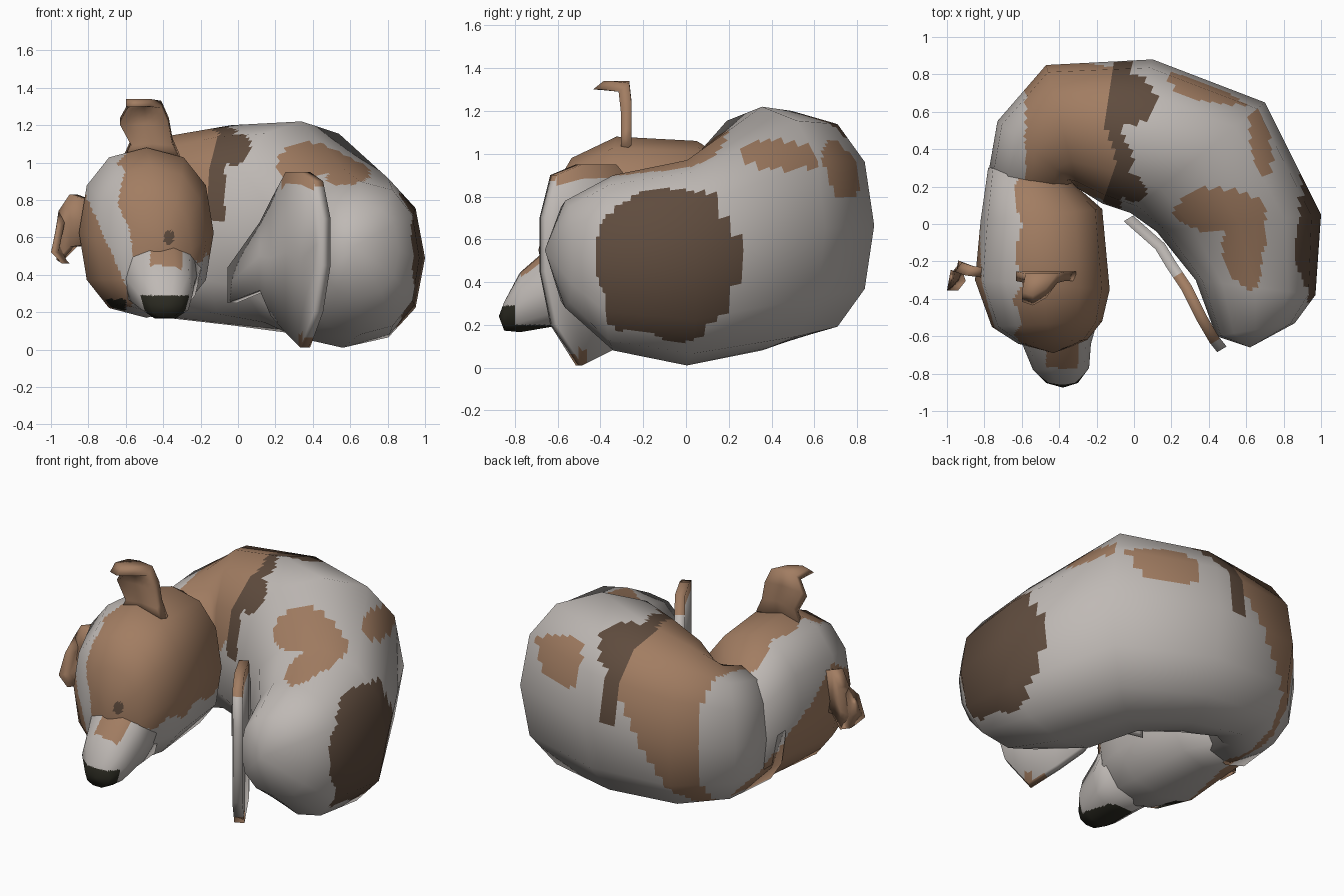
import bpy, bmesh, math
from mathutils import Vector

if "Cube" in bpy.data.objects:
    bpy.data.objects.remove(bpy.data.objects["Cube"])

# ---- colours
def mat(name, c):
    m = bpy.data.materials.new(name)
    m.diffuse_color = (*c, 1)
    m.use_nodes = True
    m.node_tree.nodes["Principled BSDF"].inputs["Base Color"].default_value = m.diffuse_color
    return m

MATS = [mat("pale_fur", (0.52, 0.485, 0.46)), mat("tan_fur", (0.36, 0.205, 0.122)),
        mat("dark_brown_fur", (0.115, 0.072, 0.048)), mat("nose_black", (0.025, 0.024, 0.016))]
PALE, TAN, DARK, BLACK = range(4)

# ---- helpers
def finish(name, bm, rule, cuts):
    """Subdivide flat so markings get clean edges, keep the coarse smooth shading."""
    bmesh.ops.recalc_face_normals(bm, faces=bm.faces[:])
    bm.normal_update()
    lay = bm.verts.layers.float_vector.new("coarse_normal")
    for v in bm.verts:
        v[lay] = v.normal
    bmesh.ops.subdivide_edges(bm, edges=bm.edges[:], cuts=cuts, use_grid_fill=True)
    bm.normal_update()
    normals = []
    for v in bm.verts:
        n = Vector(v[lay])
        normals.append(n.normalized() if n.length > 0.2 else v.normal.copy())
    bm.verts.layers.float_vector.remove(lay)
    for f in bm.faces:
        f.smooth = True
        f.material_index = rule(f.calc_center_median())
    me = bpy.data.meshes.new(name)
    bm.to_mesh(me)
    bm.free()
    for m in MATS:
        me.materials.append(m)
    me.normals_split_custom_set_from_vertices(normals)
    ob = bpy.data.objects.new(name, me)
    bpy.context.collection.objects.link(ob)
    return ob

def loft(name, rings, rule, n=12, cuts=10, tips=(None, None), power=0.85):
    """Rings are (outer x, outer y, inner x, inner y, low z, high z)."""
    bm = bmesh.new()
    loops = []
    for ox, oy, ix, iy, lo, hi in rings:
        mid, half = Vector(((ox + ix) / 2, (oy + iy) / 2)), Vector(((ox - ix) / 2, (oy - iy) / 2))
        loop = []
        for k in range(n):
            a = 2 * math.pi * k / n
            c, s = math.cos(a), math.sin(a)
            c = math.copysign(abs(c) ** power, c)
            s = math.copysign(abs(s) ** power, s)
            p = mid + half * c
            loop.append(bm.verts.new((p.x, p.y, (lo + hi) / 2 + s * (hi - lo) / 2)))
        loops.append(loop)
    for a, b in zip(loops, loops[1:]):
        for k in range(n):
            bm.faces.new((a[k], a[(k + 1) % n], b[(k + 1) % n], b[k]))
    for loop, tip in ((loops[0], tips[0]), (loops[-1], tips[1])):
        if tip is None:
            tip = sum((v.co for v in loop), Vector()) / n
        t = bm.verts.new(tip)
        for k in range(n):
            bm.faces.new((loop[k], loop[(k + 1) % n], t))
    return finish(name, bm, rule, cuts)

def slab(name, rows, thick, rule, cuts=6):
    """Thin padded sheet: rows of points, pushed apart by thick along a given vector."""
    bm = bmesh.new()
    t = Vector(thick) / 2
    sides = [[[bm.verts.new(Vector(p) + t * s) for p in r] for r in rows] for s in (1, -1)]
    for g in sides:
        for r0, r1 in zip(g, g[1:]):
            for i in range(len(r0) - 1):
                bm.faces.new((r0[i], r0[i + 1], r1[i + 1], r1[i]))
    def rim(g):
        return g[0] + [r[-1] for r in g[1:]] + g[-1][-2::-1] + [r[0] for r in g[-2:0:-1]]
    a, b = rim(sides[0]), rim(sides[1])
    for i in range(len(a)):
        j = (i + 1) % len(a)
        bm.faces.new((a[i], a[j], b[j], b[i]))
    return finish(name, bm, rule, cuts)

def blob(p, c, r):
    w = 0.1 * math.sin(17 * p.x + 13 * p.z) * math.sin(19 * p.y + 5)
    return sum(((p[i] - c[i]) / r[i]) ** 2 for i in range(3)) < 1 + 2 * w

# ---- curled body, from rump round the back to the neck
def body_rule(p):
    if blob(p, (1.0, -0.07, 0.47), (0.22, 0.37, 0.48)):
        return DARK
    if (blob(p, (0.59, -0.12, 0.98), (0.12, 0.27, 0.2)) or blob(p, (0.46, 0.08, 1.0), (0.25, 0.12, 0.25))
            or blob(p, (0.42, 0.76, 0.95), (0.25, 0.15, 0.17)) or blob(p, (0.69, 0.45, 1.0), (0.09, 0.2, 0.09))):
        return TAN
    wob = 0.03 * math.sin(14 * p.y)
    if p.z > 0.68 and (-0.13 < p.x + wob < -0.04 or blob(p, (0.0, 0.66, 1.1), (0.11, 0.13, 0.4))
                       or blob(p, (0.0, 0.22, 0.95), (0.1, 0.1, 0.22))):
        return DARK
    if p.y > 0.05 and -0.58 < p.x < min(-0.08, -0.5 + 0.62 * (p.z - 0.25)):
        return TAN
    if p.x < -0.6 and 0.25 < p.z < 0.6 - 0.7 * p.y:
        return TAN
    return PALE

loft("curled_body", [
    (0.86, -0.53, 0.44, -0.60, 0.28, 0.78),
    (0.97, -0.38, 0.33, -0.30, 0.08, 0.90),
    (1.00, 0.05, 0.12, -0.04, 0.01, 0.97),
    (0.70, 0.65, -0.02, 0.06, 0.08, 1.22),
    (0.10, 0.88, -0.17, 0.11, 0.13, 1.20),
    (-0.47, 0.85, -0.30, 0.19, 0.17, 1.14),
    (-0.73, 0.55, -0.33, 0.22, 0.18, 1.00),
    (-0.80, 0.15, -0.32, 0.15, 0.20, 0.92)],
    body_rule, tips=((0.62, -0.66, 0.55), None))

# ---- head with two face patches, a pale blaze and an eye
def head_rule(p):
    wob = 0.02 * math.sin(23 * p.y + 11 * p.z)
    if p.y < -0.35 and blob(p, (-0.37, -0.6, 0.6), (0.03, 0.3, 0.045)):
        return DARK
    if p.z < 0.27 and p.x < -0.6 and p.y < -0.35:
        return BLACK
    if p.x + wob > -0.62 + max(0, 0.7 - p.z) * 0.3 and p.z > 0.49 + wob:
        return TAN
    if p.x < -0.58 + wob and 0.22 < p.z < min(0.62 - 0.7 * p.y, 0.3 + (-0.58 - p.x) * 2.25):
        return TAN
    return PALE

loft("head", [
    (-0.78, 0.30, -0.33, 0.22, 0.22, 0.93),
    (-0.82, 0.02, -0.17, 0.08, 0.19, 1.06),
    (-0.85, -0.30, -0.13, -0.35, 0.17, 1.08),
    (-0.76, -0.55, -0.17, -0.52, 0.20, 0.98),
    (-0.62, -0.64, -0.25, -0.62, 0.25, 0.82)],
    head_rule, tips=((-0.55, 0.42, 0.55), (-0.43, -0.69, 0.55)))

# ---- snout ending in a dark nose
def snout_rule(p):
    if (p.y < -0.8 and p.z < 0.29) or (p.z < 0.2 and p.y < -0.6):
        return BLACK
    if p.z > 0.4 and -0.47 < p.x < -0.3 and p.y > -0.77:
        return TAN
    return PALE

loft("snout", [
    (-0.66, -0.50, -0.19, -0.50, 0.20, 0.70),
    (-0.59, -0.66, -0.23, -0.64, 0.18, 0.56),
    (-0.54, -0.78, -0.24, -0.77, 0.16, 0.45),
    (-0.47, -0.85, -0.30, -0.85, 0.17, 0.31)],
    snout_rule, n=10, tips=(None, (-0.38, -0.875, 0.24)))

# ---- ears, each a bent flap
tan_only = lambda p: TAN
slab("upper_ear", [
    [(-0.61, -0.28, 1.02), (-0.46, -0.28, 1.04), (-0.31, -0.28, 1.02)],
    [(-0.57, -0.28, 1.11), (-0.46, -0.28, 1.12), (-0.35, -0.28, 1.11)],
    [(-0.63, -0.28, 1.22), (-0.49, -0.28, 1.23), (-0.37, -0.28, 1.22)],
    [(-0.58, -0.29, 1.31), (-0.50, -0.29, 1.32), (-0.41, -0.29, 1.31)],
    [(-0.60, -0.39, 1.32), (-0.54, -0.41, 1.32), (-0.47, -0.37, 1.32)]],
    (0.0, 0.05, 0.04), tan_only, cuts=2)
slab("lower_ear", [
    [(-0.80, -0.26, 0.56), (-0.80, -0.26, 0.68), (-0.80, -0.26, 0.80)],
    [(-0.88, -0.25, 0.55), (-0.88, -0.25, 0.70), (-0.88, -0.25, 0.83)],
    [(-0.95, -0.23, 0.48), (-0.96, -0.22, 0.60), (-0.94, -0.23, 0.74)],
    [(-0.92, -0.33, 0.46), (-0.98, -0.33, 0.52), (-0.95, -0.31, 0.66)]],
    (0.04, 0.05, 0.0), tan_only, cuts=2)

# ---- thin upright tail sheet lying against the rump: x, y, low z, high z
tail = [(-0.03, 0.03, 0.25, 0.44), (0.14, -0.12, 0.32, 0.68), (0.20, -0.22, 0.18, 0.80),
        (0.28, -0.34, 0.09, 0.95), (0.36, -0.50, 0.01, 0.95), (0.43, -0.62, 0.20, 0.90),
        (0.47, -0.67, 0.45, 0.70)]
slab("tail", [[(x, y, lo + (hi - lo) * t) for t in (0, 0.5, 1)] for x, y, lo, hi in tail],
     (0.05, 0.03, 0.0), lambda p: TAN if p.z > 0.87 or p.z < 0.06 else PALE)
